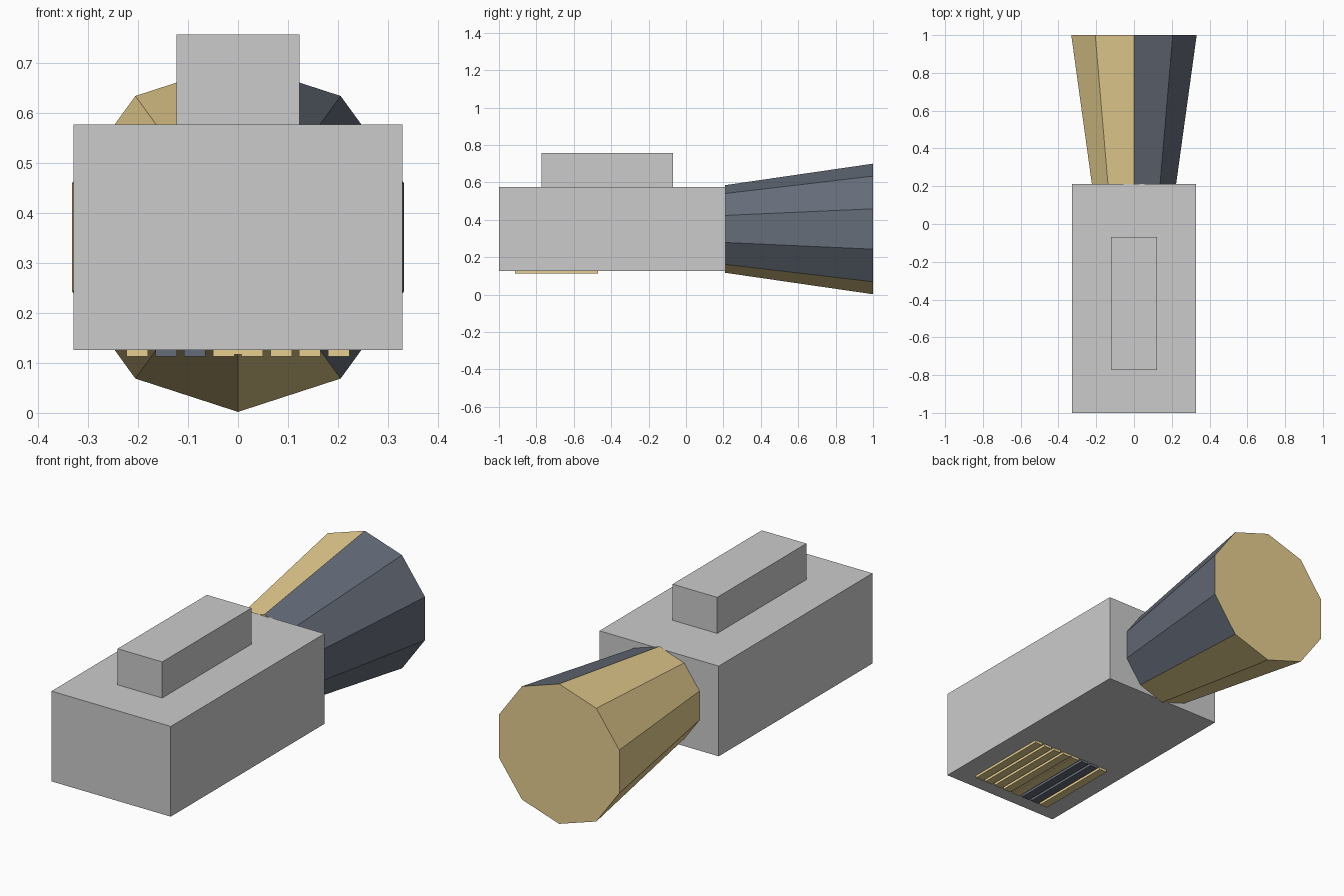
import bpy, bmesh, math

if "Cube" in bpy.data.objects:
    bpy.data.objects.remove(bpy.data.objects["Cube"])


def material(name, color):
    m = bpy.data.materials.new(name)
    m.diffuse_color = (*color, 1)
    m.use_nodes = True
    m.node_tree.nodes["Principled BSDF"].inputs["Base Color"].default_value = m.diffuse_color
    return m


TAN = material("tan", (0.80, 0.62, 0.28))
NAVY = material("navy", (0.13, 0.15, 0.19))


def make_object(name, bm, mats=()):
    bmesh.ops.recalc_face_normals(bm, faces=bm.faces)
    me = bpy.data.meshes.new(name)
    bm.to_mesh(me)
    bm.free()
    for m in mats:
        me.materials.append(m)
    ob = bpy.data.objects.new(name, me)
    bpy.context.collection.objects.link(ob)
    return ob


def box(name, x, y, z, mats=()):
    bm = bmesh.new()
    bmesh.ops.create_cube(bm, size=1)
    for v in bm.verts:
        for i, (lo, hi) in enumerate((x, y, z)):
            v.co[i] = hi if v.co[i] > 0 else lo
    return make_object(name, bm, mats)


# Main housing and the raised block on top
box("body", (-0.329, 0.329), (-1, 0.212), (0.126, 0.576))
box("top_block", (-0.123, 0.123), (-0.773, -0.07), (0.576, 0.756))

# Ten-sided flared barrel, corner up; the upper four right-hand sides are navy
SIDES, CENTRE_Z = 10, 0.351
bm = bmesh.new()
rings = []
for y, r in ((0.208, 0.234), (1.0, 0.349)):
    ring = []
    for k in range(SIDES):
        a = 2 * math.pi * k / SIDES
        ring.append(bm.verts.new((r * math.sin(a), y, CENTRE_Z + r * math.cos(a))))
    rings.append(ring)
    bm.faces.new(ring)
for k in range(SIDES):
    n = (k + 1) % SIDES
    f = bm.faces.new((rings[0][k], rings[0][n], rings[1][n], rings[1][k]))
    f.material_index = 1 if k < 4 else 0
make_object("flared_barrel", bm, (TAN, NAVY))

# Row of eight slats under the body, two of them navy
for i in range(8):
    cx = (i - 3.5) * 0.0574
    box(f"slat_{i + 1}", (cx - 0.0215, cx + 0.0215), (-0.914, -0.47),
        (0.113, 0.126), (NAVY if i in (1, 2) else TAN,))

# Thin strip between the middle slats
box("centre_strip", (-0.007, 0.007), (-0.914, -0.47), (0.117, 0.126), (TAN,))
